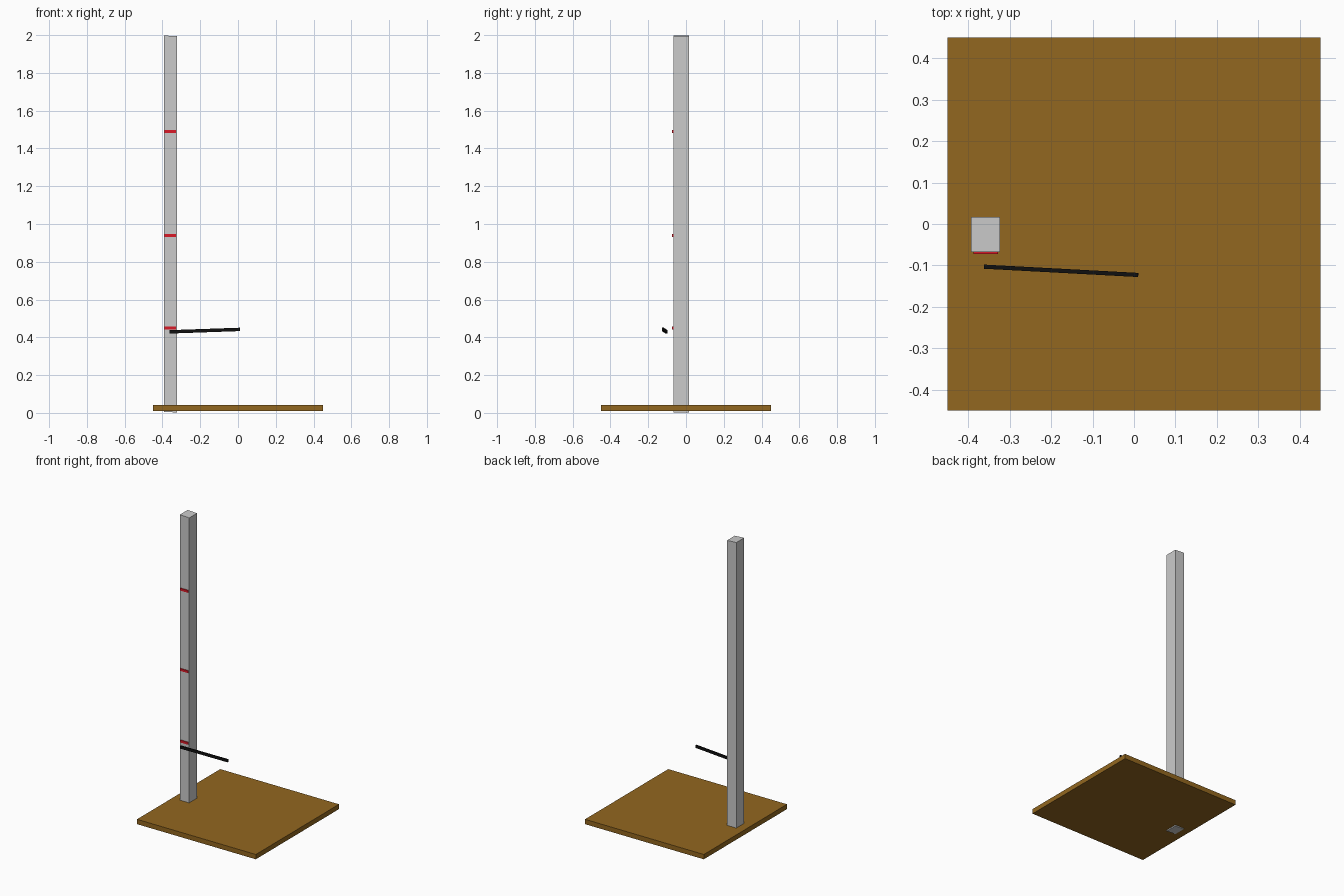
import bpy, bmesh
from mathutils import Vector, Matrix

if "Cube" in bpy.data.objects:
    bpy.data.objects.remove(bpy.data.objects["Cube"])


def material(name, rgb):
    m = bpy.data.materials.new(name)
    m.diffuse_color = (*rgb, 1)
    m.use_nodes = True
    m.node_tree.nodes["Principled BSDF"].inputs["Base Color"].default_value = m.diffuse_color
    return m


def box(name, lo, hi, mat=None):
    """Box between two corners, with its origin at its centre."""
    lo, hi = Vector(lo), Vector(hi)
    bm = bmesh.new()
    bmesh.ops.create_cube(bm, size=1)
    bmesh.ops.scale(bm, vec=hi - lo, verts=bm.verts)
    me = bpy.data.meshes.new(name)
    bm.to_mesh(me)
    bm.free()
    ob = bpy.data.objects.new(name, me)
    ob.location = (lo + hi) / 2
    bpy.context.collection.objects.link(ob)
    if mat:
        me.materials.append(mat)
    return ob


wood = material("wood", (0.29, 0.135, 0.014))
black = material("black", (0.005, 0.005, 0.005))
red = material("red", (0.7, 0.01, 0.02))

# Square base board
box("base", (-0.45, -0.45, 0.01), (0.45, 0.45, 0.043), wood)

# Tall post passing through the board, its ends cut slightly off level
post = box("post", (-0.393, -0.067, 0.004), (-0.323, 0.017, 1.996))
for v in post.data.vertices:
    v.co.z -= 0.055 * v.co.x

# Pointer rod, floating in front of the post
start, end = Vector((-0.362, -0.103, 0.429)), Vector((0.01, -0.123, 0.442))
length = (end - start).length
rod = box("pointer", (-length / 2, -0.005, -0.009), (length / 2, 0.005, 0.009), black)
rod.rotation_euler = (end - start).to_track_quat('X', 'Z').to_euler()
rod.location = (start + end) / 2

# Plain scale marks on the front of the post
for i, z in enumerate((0.45, 0.94, 1.49)):
    box(f"scale_mark_{i + 1}", (-0.388, -0.073, z - 0.008), (-0.328, -0.066, z + 0.008), red)
